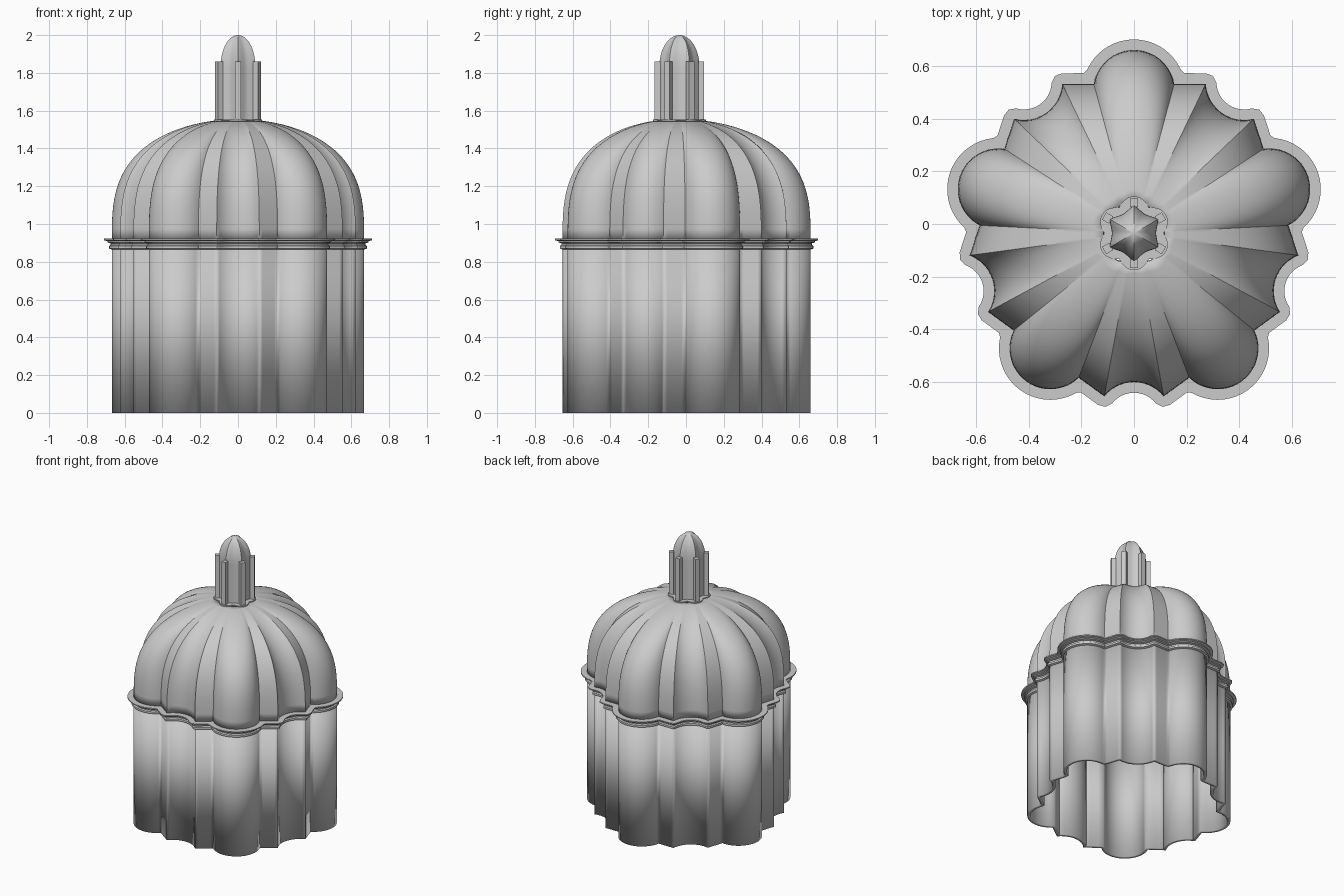
import bpy, bmesh
from math import sin, cos, pi, radians, acos, sqrt
from mathutils import Vector

if "Cube" in bpy.data.objects:
    bpy.data.objects.remove(bpy.data.objects["Cube"])

CY = -0.035                      # plan centre along y

stone = bpy.data.materials.new("pale grey stone")
stone.use_nodes = True
GREY = (0.6, 0.6, 0.6, 1)
stone.diffuse_color = GREY
stone.node_tree.nodes["Principled BSDF"].inputs["Base Color"].default_value = GREY


def loft(name, rings, closed=False, caps=False, angle=30, thickness=0):
    """Skin a list of (outline, z) rings that share one point count."""
    bm = bmesh.new()
    rows = [[bm.verts.new((p.x, p.y + CY, z)) for p in pts] for pts, z in rings]
    pairs = list(zip(rows, rows[1:]))
    if closed:
        pairs.append((rows[-1], rows[0]))
    n = len(rows[0])
    for a, b in pairs:
        for i in range(n):
            j = (i + 1) % n
            bm.faces.new((a[i], a[j], b[j], b[i]))
    if caps:
        bm.faces.new(rows[0][::-1])
        bm.faces.new(rows[-1])
    bmesh.ops.remove_doubles(bm, verts=bm.verts, dist=0.0004)
    bmesh.ops.recalc_face_normals(bm, faces=bm.faces)
    mesh = bpy.data.meshes.new(name)
    bm.to_mesh(mesh)
    bm.free()
    mesh.materials.append(stone)
    ob = bpy.data.objects.new(name, mesh)
    bpy.context.collection.objects.link(ob)
    if thickness:
        mod = ob.modifiers.new("thickness", "SOLIDIFY")
        mod.thickness = thickness
        mod.offset = -1
    bpy.ops.object.select_all(action="DESELECT")
    ob.select_set(True)
    bpy.context.view_layer.objects.active = ob
    bpy.ops.object.shade_smooth_by_angle(angle=radians(angle))
    return ob


def arc(axis_angle, centre, radius, half, steps, sign):
    """Arc about a point on a radial axis; sign -1 makes it concave."""
    axis = Vector((cos(axis_angle), sin(axis_angle)))
    side = Vector((-axis.y, axis.x))
    sweep = [radians(half) * (2 * i / steps - 1) for i in range(steps + 1)]
    return [axis * (centre + sign * radius * cos(a)) + side * radius * sin(a) for a in sweep]


def plan_outline():
    """Five round lobes alternating with five hollow bays."""
    runs = []
    for k in range(5):
        phi = pi / 2 + k * 2 * pi / 5
        runs.append(arc(phi, 0.54, 0.155, 80, 22, 1))
        runs.append(arc(phi + pi / 5, 0.71, 0.145, 51, 12, -1))
    pts = []
    for run, following in zip(runs, runs[1:] + runs[:1]):
        pts += run
        pts += [run[-1].lerp(following[0], i / 6) for i in range(1, 6)]
    return pts


def offset(pts, d):
    """Outward parallel outline, rounded outside and trimmed in the valleys."""
    n, out = len(pts), []
    for i, p in enumerate(pts):
        e1 = (p - pts[i - 1]).normalized()
        e2 = (pts[(i + 1) % n] - p).normalized()
        for e in (e1, (e1 + e2).normalized(), e2):
            out.append(p + Vector((e.y, -e.x)) * d)
    if d > 0:
        good = [min((q - p).length for p in pts) > 0.97 * d for q in out]
        last = next(q for q, ok in zip(reversed(out), reversed(good)) if ok)
        for i, ok in enumerate(good):
            if ok:
                last = out[i]
            out[i] = last
    return out


plan = plan_outline()

# Drum wall, an open shell
loft("drum_wall", [(plan, 0), (plan, 0.9)], thickness=0.022)

# Stepped cornice following the plan
steps = [(0, 0.865), (0.014, 0.87), (0.014, 0.884), (0.006, 0.889), (0.006, 0.898),
         (0.022, 0.902), (0.022, 0.909), (0.04, 0.914), (0.04, 0.922), (0, 0.922)]
loft("cornice", [(offset(plan, d), z) for d, z in steps])

# Fluted dome that eases into a circle near the crown
rings = []
LEVELS = 26
for i in range(LEVELS + 1):
    t = acos(0.18) * (i / LEVELS) ** 1.2
    s, blend = cos(t), (1 - cos(t)) ** 2
    pts = [p.lerp(p.normalized() * 0.67, blend) * s for p in plan]
    rings.append((pts, 0.915 + 0.64 * sin(t) ** (2 / 3)))
loft("fluted_dome", rings, angle=24, thickness=0.02)


def six_fold(radius_at, count=96):
    """Polar outline with six repeats, the first on the +y axis."""
    pts = []
    for i in range(count):
        a = i * 2 * pi / count
        r = radius_at(3 * (a - pi / 2))
        pts.append(Vector((r * cos(a), r * sin(a))))
    return pts


# Scalloped plate at the foot of the lantern
flower = six_fold(lambda u: 0.112 + 0.028 * abs(cos(u)))
loft("lantern_base", [(flower, 1.535), (flower, 1.553)], caps=True)

# Lantern core and its ribbed cap
star = six_fold(lambda u: 0.084 + 0.022 * (1 - abs(sin(u))))
loft("lantern_core", [(star, 1.55), (star, 1.835)], caps=True)
cap = []
for i in range(15):
    t = (pi / 2 - 0.03) * i / 14
    cap.append(([p * cos(t) for p in star], 1.835 + 0.165 * sin(t)))
loft("lantern_cap", cap, caps=True)

# Six pilasters around the lantern
for k in range(6):
    a = pi / 2 + k * pi / 3
    axis = Vector((cos(a), sin(a)))
    side = Vector((-axis.y, axis.x)) * 0.016
    block = [axis * 0.1 - side, axis * 0.131 - side, axis * 0.131 + side, axis * 0.1 + side]
    loft(f"lantern_pilaster_{k + 1}", [(block, 1.55), (block, 1.86)], caps=True)
